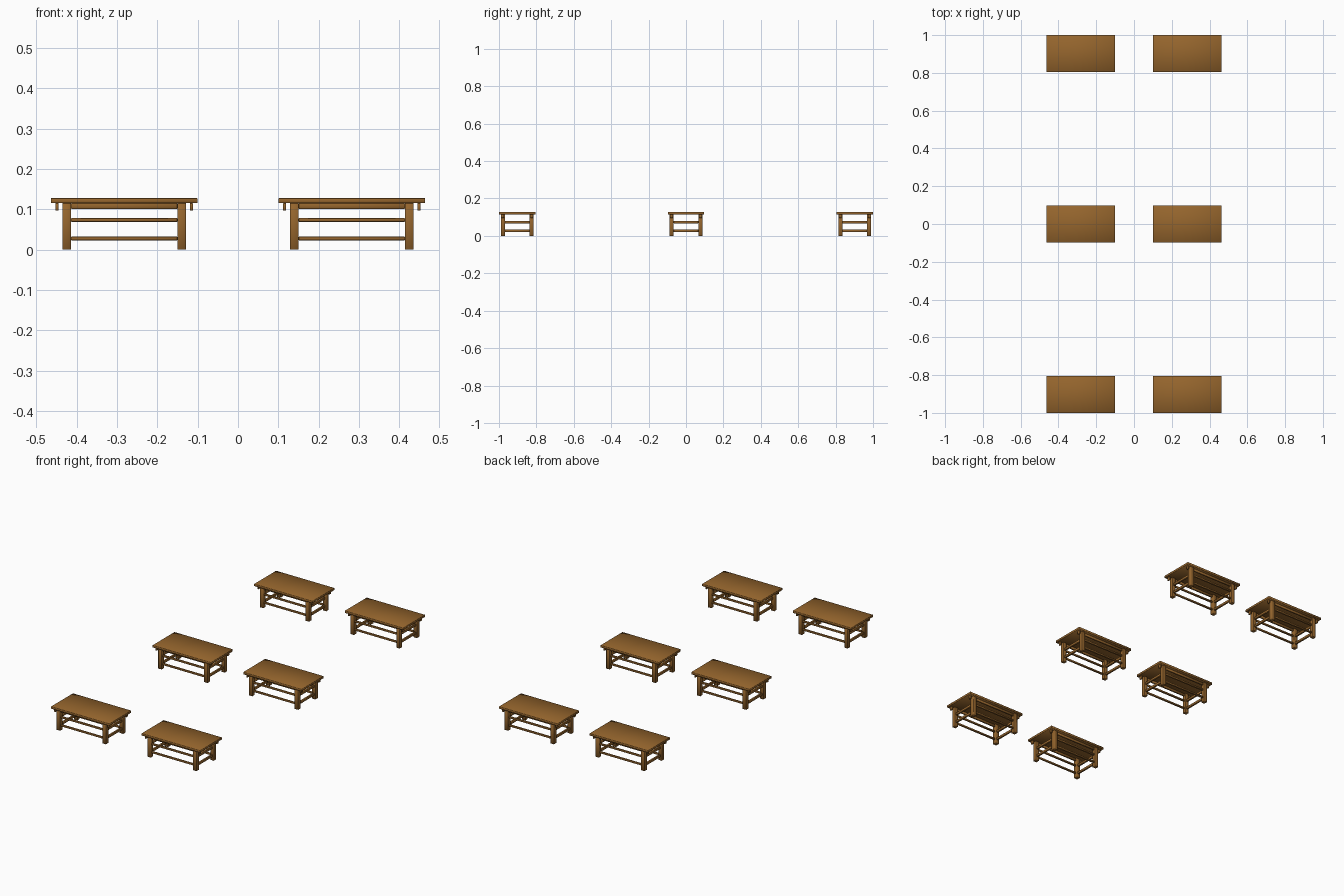
import bpy, bmesh

if "Cube" in bpy.data.objects:
    bpy.data.objects.remove(bpy.data.objects["Cube"])

wood = bpy.data.materials.new("brown wood")
wood.diffuse_color = (0.30, 0.13, 0.026, 1)
wood.use_nodes = True
wood.node_tree.nodes["Principled BSDF"].inputs["Base Color"].default_value = wood.diffuse_color

HALF_X, HALF_Y = 0.1815, 0.0975      # table top half size
LEG_X, LEG_Y, LEG_W = 0.1425, 0.0765, 0.022


def part(name, boxes, origin):
    """One object made of softly bevelled boxes (x0, x1, y0, y1, z0, z1)."""
    bm = bmesh.new()
    for x0, x1, y0, y1, z0, z1 in boxes:
        for v in bmesh.ops.create_cube(bm, size=1)["verts"]:
            v.co = (x0 + (v.co.x + .5) * (x1 - x0),
                    y0 + (v.co.y + .5) * (y1 - y0),
                    z0 + (v.co.z + .5) * (z1 - z0))
    bmesh.ops.bevel(bm, geom=bm.edges[:], offset=0.0008, segments=1, affect='EDGES')
    for f in bm.faces:
        f.smooth = True
    me = bpy.data.meshes.new(name)
    bm.to_mesh(me)
    bm.free()
    me.materials.append(wood)
    ob = bpy.data.objects.new(name, me)
    ob.location = origin
    bpy.context.collection.objects.link(ob)


def table(origin):
    h = LEG_W / 2
    # flat top board
    part("table_top", [(-HALF_X, HALF_X, -HALF_Y, HALF_Y, 0.115, 0.1275)], origin)
    # four square legs
    part("legs", [(sx * LEG_X - h, sx * LEG_X + h, sy * LEG_Y - h, sy * LEG_Y + h, 0, 0.115)
                  for sx in (-1, 1) for sy in (-1, 1)], origin)
    # two heights of rails on all four sides
    long_rails, end_rails = [], []
    for z0, z1 in ((0.023, 0.032), (0.069, 0.078)):
        for s in (-1, 1):
            long_rails.append((-LEG_X + h, LEG_X - h, s * LEG_Y - .005, s * LEG_Y + .005, z0, z1))
            end_rails.append((s * LEG_X - .005, s * LEG_X + .005, -LEG_Y + h, LEG_Y - h, z0 - .002, z1 + .002))
    part("long_rails", long_rails, origin)
    part("end_rails", end_rails, origin)
    # aprons along the long sides
    part("aprons", [(-LEG_X + h, LEG_X - h, s * LEG_Y - .004, s * LEG_Y + .004, 0.101, 0.115)
                    for s in (-1, 1)], origin)
    # short blocks under the top corners
    part("corner_blocks", [(s * 0.1665 - .004, s * 0.1665 + .004, t * .078 - .008, t * .078 + .008, 0.0965, 0.115)
                           for s in (-1, 1) for t in (-1, 1)], origin)


for x in (-0.282, 0.282):
    for y in (-0.9025, 0, 0.9025):
        table((x, y, 0))
